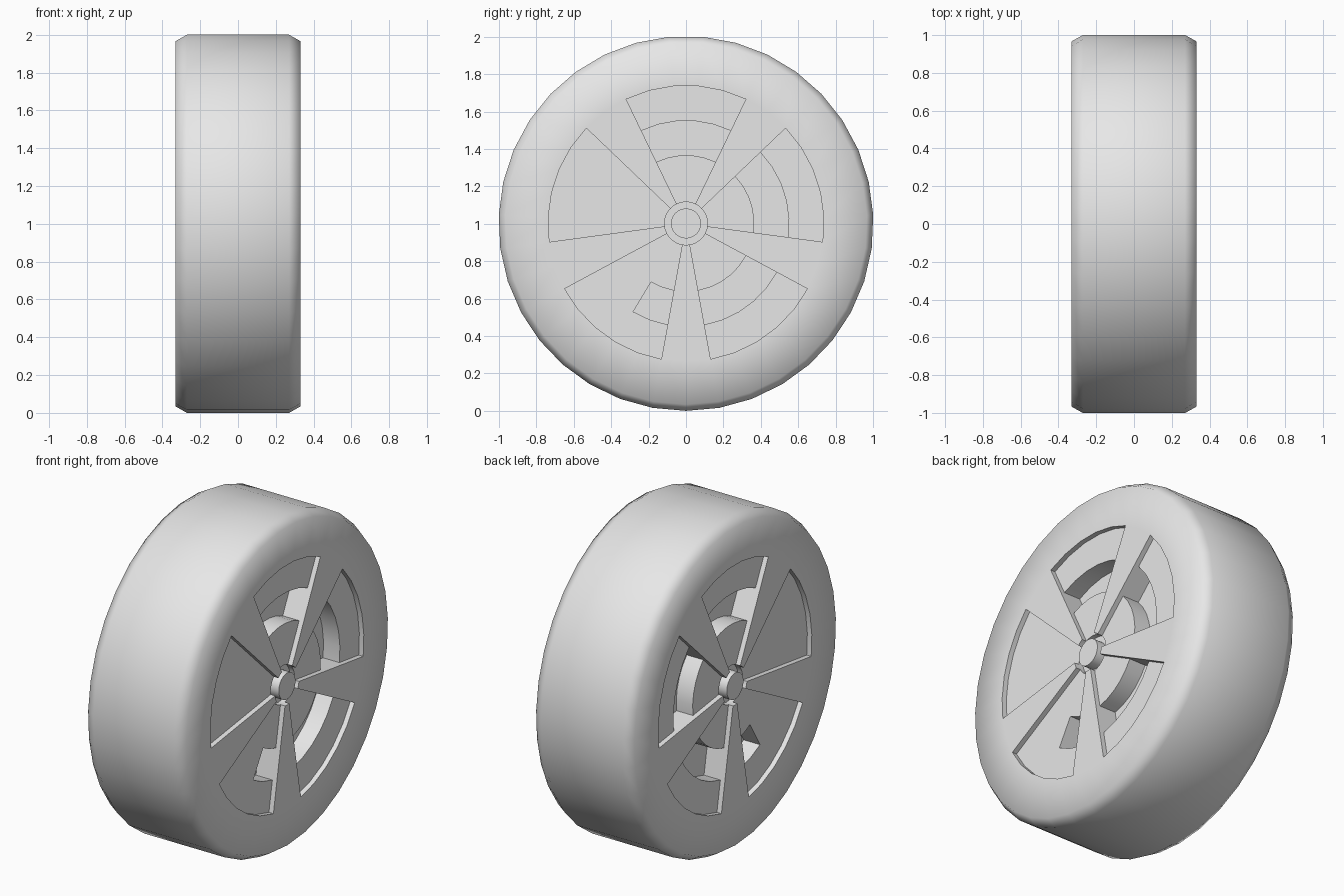
import bpy, bmesh, math
from mathutils import Vector

cube = bpy.data.objects.get("Cube")
if cube:
    bpy.data.objects.remove(cube, do_unlink=True)

SEGMENTS = 35                      # five repeats of seven: five for a slot, two for a spoke
STEP = math.tau / SEGMENTS
AXLE_Z = 1.002                     # bottom corner rests on the ground
FACE_X = 0.33
HUB_R, POCKET_IN, POCKET_OUT, SLOT_R = 0.115, 0.365, 0.55, 0.737

grey = bpy.data.materials.new("plain grey")
grey.use_nodes = True
colour = (0.8, 0.8, 0.8, 1)
grey.diffuse_color = colour
grey.node_tree.nodes["Principled BSDF"].inputs["Base Color"].default_value = colour


def finish(obj, angle):
    obj.data.materials.append(grey)
    bpy.ops.object.select_all(action="DESELECT")
    obj.select_set(True)
    bpy.context.view_layer.objects.active = obj
    bpy.ops.object.shade_smooth_by_angle(angle=math.radians(angle))


def ring(bm, x, radius):
    angles = [(i - 0.5) * STEP for i in range(SEGMENTS)]
    return [bm.verts.new((x, radius * math.sin(a), radius * math.cos(a))) for a in angles]


def sink(bm, rule, depth):
    """Push the outward faces that match a rule on radius and segment into the wheel."""
    chosen = []
    for f in bm.faces:
        c = f.calc_center_median()
        radius = math.hypot(c.y, c.z)
        segment = round(math.atan2(c.y, c.z) / STEP) % SEGMENTS
        if f.normal.x > 0.9 and rule(radius, segment):
            chosen.append(f)
    new = bmesh.ops.extrude_face_region(bm, geom=chosen)["geom"]
    bmesh.ops.delete(bm, geom=[f for f in chosen if f.is_valid], context="FACES_ONLY")
    verts = [g for g in new if isinstance(g, bmesh.types.BMVert)]
    bmesh.ops.translate(bm, verts=verts, vec=Vector((-depth, 0, 0)))
    bm.normal_update()


def in_hub(radius, segment):
    return radius < HUB_R


def in_slot(radius, segment):
    return radius < SLOT_R and (segment + 2) % 7 < 5


def in_pocket(radius, segment):
    reach = segment <= 20 or segment >= 33
    return reach and POCKET_IN < radius < POCKET_OUT and in_slot(radius, segment)


# Wheel: half of the tread, shoulder and face, mirrored across the middle
bm = bmesh.new()
profile = [(0, AXLE_Z - 0.004 + 0.004), (0.27, AXLE_Z), (FACE_X, 0.968), (FACE_X, SLOT_R),
           (FACE_X, POCKET_OUT), (FACE_X, POCKET_IN), (FACE_X, HUB_R)]
rings = [ring(bm, x, r) for x, r in profile]
for outer, inner in zip(rings, rings[1:]):
    for i in range(SEGMENTS):
        j = (i + 1) % SEGMENTS
        bm.faces.new((outer[i], outer[j], inner[j], inner[i]))
bm.faces.new(rings[-1])
bmesh.ops.recalc_face_normals(bm, faces=bm.faces)
bm.normal_update()
if max(bm.faces, key=lambda f: len(f.verts)).normal.x < 0:
    bmesh.ops.reverse_faces(bm, faces=bm.faces)
    bm.normal_update()

# Slots with the hub recess, then the deeper pockets and hub recess
sink(bm, lambda r, s: in_slot(r, s) or in_hub(r, s), 0.03)
sink(bm, in_hub, 0.03)
sink(bm, in_pocket, 0.11)

mesh = bpy.data.meshes.new("wheel")
bm.to_mesh(mesh)
bm.free()
wheel = bpy.data.objects.new("wheel", mesh)
bpy.context.collection.objects.link(wheel)
wheel.location.z = AXLE_Z
wheel.modifiers.new("both sides", "MIRROR")
finish(wheel, 65)

# Hub cap: a pin through the axle that shows on both sides
bpy.ops.mesh.primitive_cylinder_add(vertices=SEGMENTS, radius=0.08, depth=2 * FACE_X,
                                    location=(0, 0, AXLE_Z), rotation=(0, math.pi / 2, 0))
cap = bpy.context.object
cap.name = "hub_cap"
finish(cap, 30)
